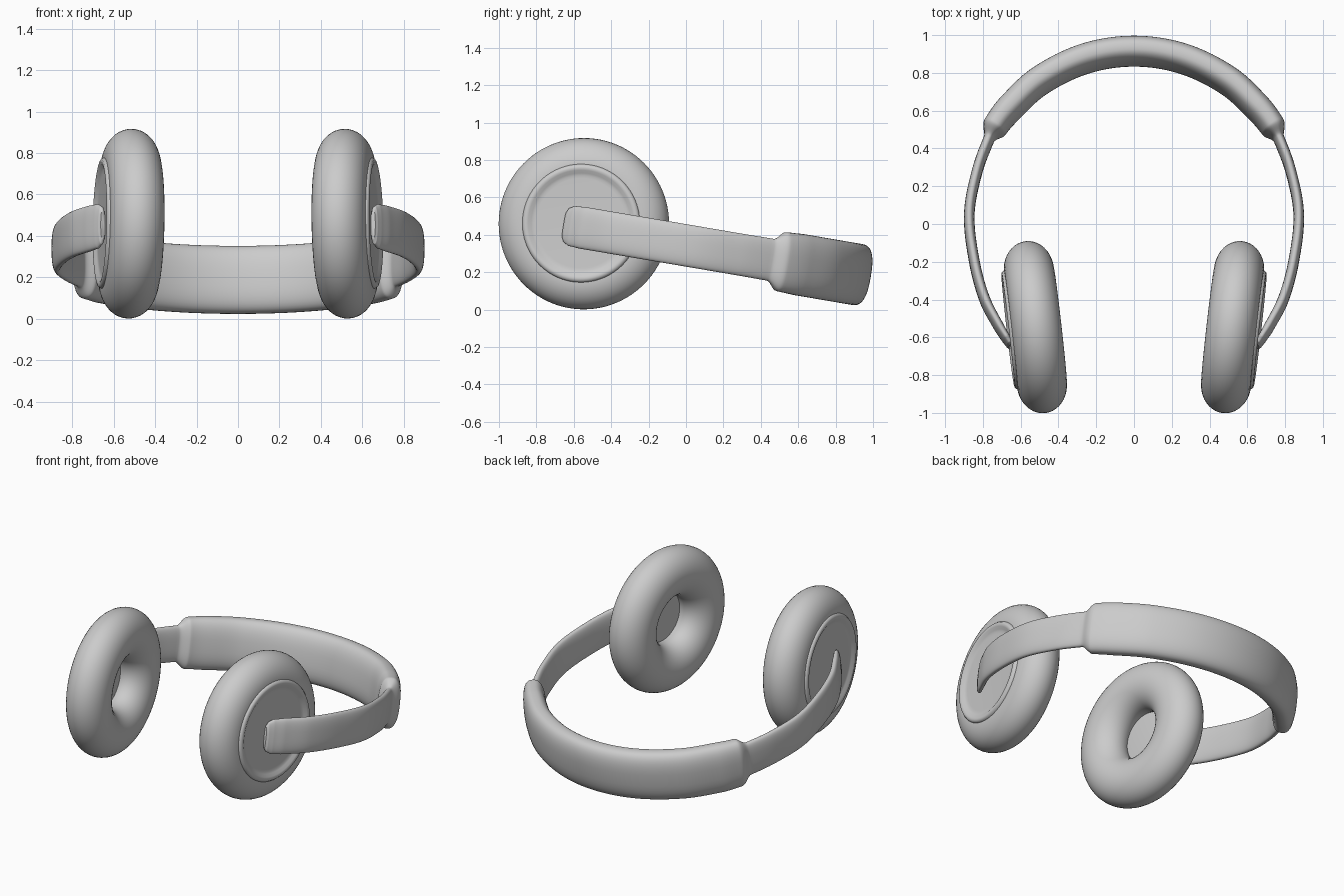
import bpy, bmesh, math
from mathutils import Vector, Matrix
from mathutils.geometry import interpolate_bezier

if "Cube" in bpy.data.objects:
    bpy.data.objects.remove(bpy.data.objects["Cube"])


def finish(bm, name, angle=40):
    bmesh.ops.recalc_face_normals(bm, faces=bm.faces)
    me = bpy.data.meshes.new(name)
    bm.to_mesh(me)
    bm.free()
    ob = bpy.data.objects.new(name, me)
    bpy.context.collection.objects.link(ob)
    bpy.ops.object.select_all(action='DESELECT')
    ob.select_set(True)
    bpy.context.view_layer.objects.active = ob
    bpy.ops.object.shade_smooth_by_angle(angle=math.radians(angle))
    return ob


def bridge_rings(bm, rings, close=False):
    pairs = list(zip(rings, rings[1:]))
    if close:
        pairs.append((rings[-1], rings[0]))
    for a, b in pairs:
        n = len(a)
        for i in range(n):
            j = (i + 1) % n
            bm.faces.new((a[i], a[j], b[j], b[i]))


def lathe(name, profile, matrix, closed, seg=96):
    """Revolve (radius, axial) points about local z, then place by matrix."""
    bm = bmesh.new()
    rings = []
    for r, w in profile:
        rings.append([bm.verts.new(matrix @ Vector((r * math.cos(a), r * math.sin(a), w)))
                      for a in (2 * math.pi * i / seg for i in range(seg))])
    bridge_rings(bm, rings, closed)
    if not closed:
        bm.faces.new(rings[0])
        bm.faces.new(rings[-1])
    return finish(bm, name)


# Ear cushions and outer plates, toed in on each side
TOE = math.radians(6.5)
cushion = [(0.306 + 0.152 * math.cos(a), 0.132 * math.sin(a))
           for a in (2 * math.pi * i / 40 for i in range(40))]
plate = [(0.20, 0.04), (0.29, 0.06), (0.318, 0.10), (0.316, 0.134), (0.308, 0.144),
         (0.296, 0.147), (0.284, 0.144), (0.268, 0.134), (0.255, 0.130), (0.24, 0.129)]
for side, s in (("right", 1), ("left", -1)):
    n = Vector((s * math.cos(TOE), -math.sin(TOE), 0.02 * s * s)).normalized()
    m = Matrix.Translation((s * 0.522, -0.546, 0.459)) @ n.to_track_quat('Z', 'Y').to_matrix().to_4x4()
    lathe(side + "_ear_cushion", cushion, m, True)
    lathe(side + "_ear_plate", plate, m, False)

# Headband path for one half: x, y, half thickness, half height
half = [(0, .915, .074, .165), (.26, .875, .074, .165), (.5, .757, .073, .165),
        (.66, .61, .071, .165), (.735, .515, .066, .16), (.768, .45, .029, .113),
        (.83, .28, .028, .112), (.872, .05, .028, .112), (.845, -.2, .028, .112),
        (.79, -.4, .028, .112), (.715, -.545, .026, .112), (.675, -.61, .022, .108),
        (.658, -.638, .018, .092), (.652, -.65, .012, .07)]
path = [(-x, y, t, h) for x, y, t, h in reversed(half[1:])] + half
pts = [Vector((x, y, 0.44 - 0.17 * (y + 0.57))) for x, y, t, h in path]
last = len(pts) - 1
tan = [(pts[min(i + 1, last)] - pts[max(i - 1, 0)]).normalized() for i in range(last + 1)]

# Smooth resampling of the path and its section sizes
STEPS = 10
samples = []
for i in range(last):
    d = (pts[i + 1] - pts[i]).length / 3
    seg = interpolate_bezier(pts[i], pts[i] + tan[i] * d, pts[i + 1] - tan[i + 1] * d, pts[i + 1], STEPS + 1)
    for k in range(STEPS + (i == last - 1)):
        f = k / STEPS
        if abs(path[i][1]) < .58:
            f = f * f * (3 - 2 * f)
        samples.append((seg[k], path[i][2] + (path[i + 1][2] - path[i][2]) * f,
                        path[i][3] + (path[i + 1][3] - path[i][3]) * f))

# Headband: rounded section swept along the tilted path, padded over the top
up = Vector((0, 0.168, 0.986)).normalized()
bm = bmesh.new()
rings = []
for i, (p, t, h) in enumerate(samples):
    ahead = samples[min(i + 1, len(samples) - 1)][0]
    behind = samples[max(i - 1, 0)][0]
    out = (ahead - behind).cross(up).normalized()
    e = 2 / 2.6
    ring = []
    for k in range(40):
        a = 2 * math.pi * k / 40
        c, sn = math.cos(a), math.sin(a)
        ring.append(bm.verts.new(p + out * t * math.copysign(abs(c) ** e, c)
                                 + up * h * math.copysign(abs(sn) ** e, sn)))
    rings.append(ring)
bridge_rings(bm, rings)
bm.faces.new(rings[0])
bm.faces.new(rings[-1])
finish(bm, "headband", 50)
